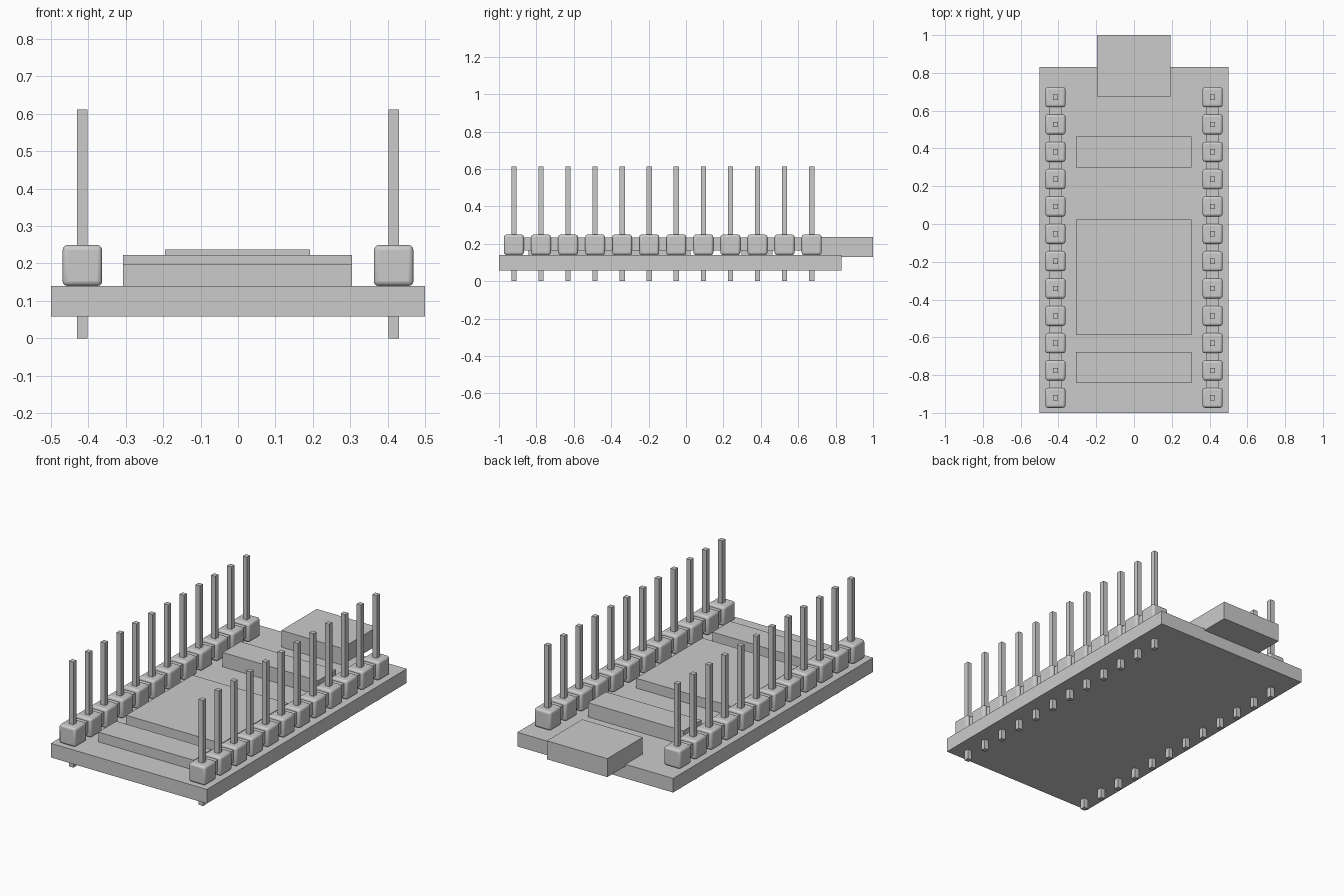
import bpy

old = bpy.data.objects.get("Cube")
if old:
    bpy.data.objects.remove(old, do_unlink=True)

# Single plain grey material
grey = bpy.data.materials.new("plain_grey")
grey.use_nodes = True
COLOUR = (0.6, 0.6, 0.6, 1)
grey.diffuse_color = COLOUR
grey.node_tree.nodes["Principled BSDF"].inputs["Base Color"].default_value = COLOUR


def box(name, x, y, z, bevel=0):
    """Box from (min, max) ranges on each axis, optionally with rounded edges."""
    ranges = (x, y, z)
    bpy.ops.mesh.primitive_cube_add(size=1, location=[(a + b) / 2 for a, b in ranges])
    ob = bpy.context.object
    ob.name = name
    ob.scale = [b - a for a, b in ranges]
    bpy.ops.object.transform_apply(location=False, rotation=False, scale=True)
    ob.data.materials.append(grey)
    if bevel:
        mod = ob.modifiers.new("rounded_edges", "BEVEL")
        mod.width = bevel
        mod.segments = 3
        bpy.ops.object.shade_smooth_by_angle()
    return ob


def around(centre, half):
    return (centre - half, centre + half)


# Circuit board and end connector
BOARD_TOP = 0.14
box("board", (-0.5, 0.5), (-1, 0.832), (0.058, BOARD_TOP))
box("end_connector", (-0.195, 0.193), (0.675, 1), (0.13, 0.237))

# Flat chips across the middle
CHIP_X = (-0.307, 0.305)
box("front_chip", CHIP_X, (-0.842, -0.677), (BOARD_TOP, 0.197))
box("main_chip", CHIP_X, (-0.587, 0.023), (BOARD_TOP, 0.197))
box("back_chip", CHIP_X, (0.298, 0.463), (BOARD_TOP, 0.223))

# Pin headers along both sides
COUNT, FIRST, PITCH = 12, -0.92, 0.1447
LAST = FIRST + PITCH * (COUNT - 1)
for side, sign in (("right", -1), ("left", 1)):
    x = sign * 0.416
    box(side + "_header_bar", around(x, 0.034), (FIRST, LAST), (0.163, 0.233))
    for i in range(COUNT):
        y = FIRST + PITCH * i
        box(f"{side}_header_block_{i + 1}", around(x, 0.053), around(y, 0.053),
            (BOARD_TOP, 0.249), bevel=0.013)
        box(f"{side}_pin_{i + 1}", around(x, 0.014), around(y, 0.014), (0, 0.612))
